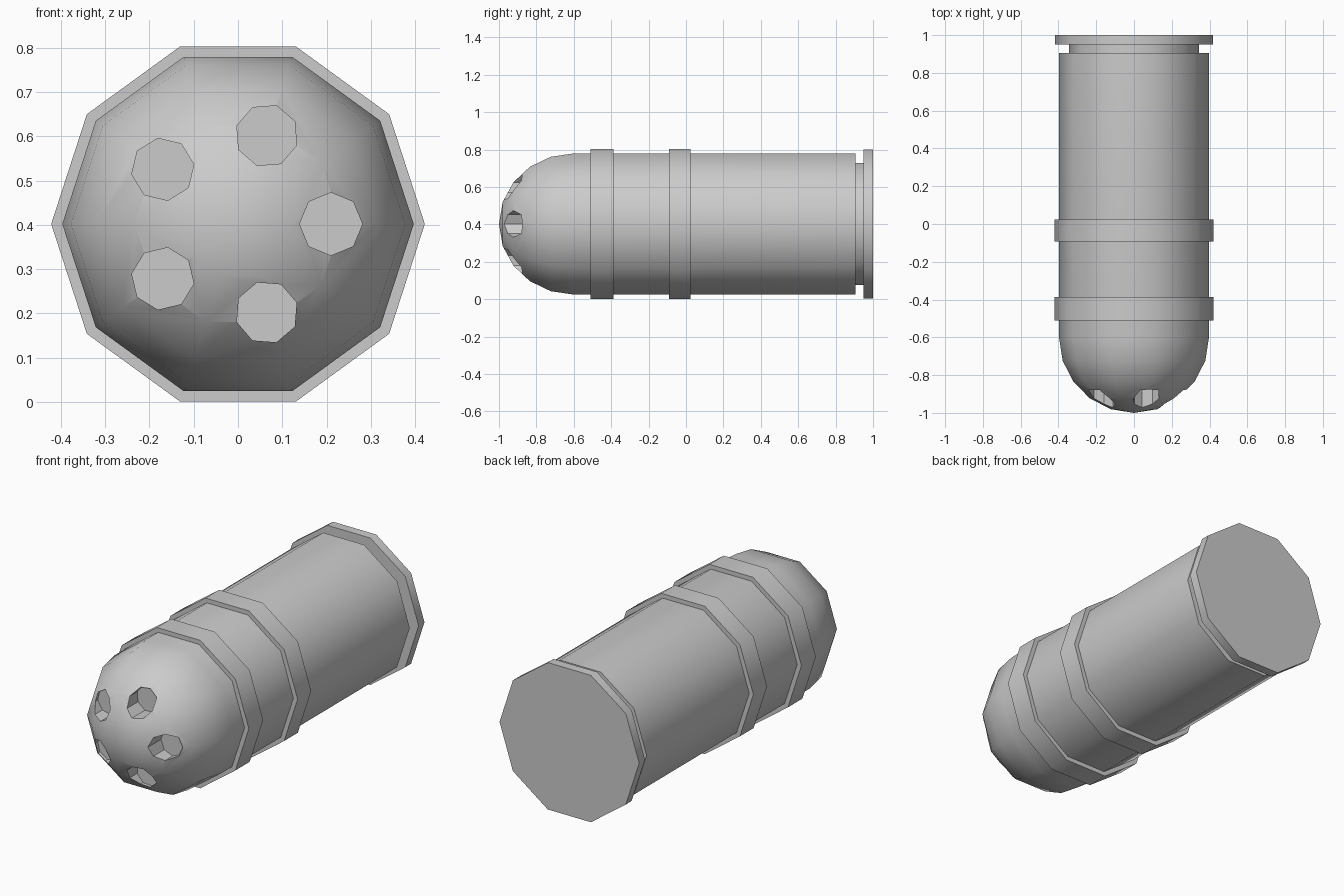
import bpy, bmesh, math

if "Cube" in bpy.data.objects:
    bpy.data.objects.remove(bpy.data.objects["Cube"])

SIDES = 10
CZ = 0.402      # height of the long axis
R = 0.397       # body radius


def finish(name, bm, smooth=True):
    bmesh.ops.remove_doubles(bm, verts=bm.verts, dist=1e-5)
    bmesh.ops.recalc_face_normals(bm, faces=bm.faces)
    mesh = bpy.data.meshes.new(name)
    bm.to_mesh(mesh)
    bm.free()
    ob = bpy.data.objects.new(name, mesh)
    bpy.context.collection.objects.link(ob)
    return ob


def smooth(ob):
    bpy.ops.object.select_all(action='DESELECT')
    ob.select_set(True)
    bpy.context.view_layer.objects.active = ob
    bpy.ops.object.shade_smooth_by_angle(angle=math.radians(40))


def lathe(name, profile, closed=False):
    """Turn (y, radius) points around the long axis."""
    bm = bmesh.new()
    rings = []
    for y, r in profile:
        if r == 0:
            rings.append([bm.verts.new((0, y, CZ))] * SIDES)
        else:
            rings.append([bm.verts.new((r * math.cos(a), y, CZ + r * math.sin(a)))
                          for a in (2 * math.pi * i / SIDES for i in range(SIDES))])
    pairs = list(zip(rings, rings[1:]))
    if closed:
        pairs.append((rings[-1], rings[0]))
    for a, b in pairs:
        for i in range(SIDES):
            j = (i + 1) % SIDES
            bm.faces.new(list(dict.fromkeys((a[i], a[j], b[j], b[i]))))
    if not closed:
        bm.faces.new(rings[-1])     # flat base
    return finish(name, bm)


# Casing: round nose, straight body, extractor groove and rim
nose = [(-1.0, 0)]
for k in (4, 3, 2, 1, 0):
    a = math.radians(18 * k)
    nose.append((-0.6 - 0.4 * math.sin(a), R * math.cos(a)))
casing = lathe("casing", nose + [(0.905, R), (0.905, 0.343), (0.95, 0.343),
                                 (0.95, 0.419), (1.0, 0.419)])

# Five octagonal blind holes in the nose
bm = bmesh.new()
for k in range(5):
    t = 2 * math.pi * k / 5
    cx, cz = 0.21 * math.cos(t), CZ + 0.21 * math.sin(t)
    front, back = [[bm.verts.new((cx + 0.071 * math.cos(t + i * math.pi / 4), y,
                                  cz + 0.071 * math.sin(t + i * math.pi / 4)))
                    for i in range(8)] for y in (-1.1, -0.86)]
    bm.faces.new(front)
    bm.faces.new(back)
    for i in range(8):
        j = (i + 1) % 8
        bm.faces.new((front[i], front[j], back[j], back[i]))
cutter = finish("hole_cutter", bm)
cutter.hide_render = True

mod = casing.modifiers.new("holes", 'BOOLEAN')
mod.operation = 'DIFFERENCE'
mod.solver = 'EXACT'
mod.object = cutter
bpy.context.view_layer.objects.active = casing
bpy.ops.object.modifier_apply(modifier=mod.name)
bpy.data.objects.remove(cutter)
smooth(casing)

# Two raised bands
for name, y0, y1 in (("front_band", -0.51, -0.387), ("middle_band", -0.092, 0.025)):
    smooth(lathe(name, [(y0, R - 0.01), (y0, 0.422), (y1, 0.422), (y1, R - 0.01)], True))
